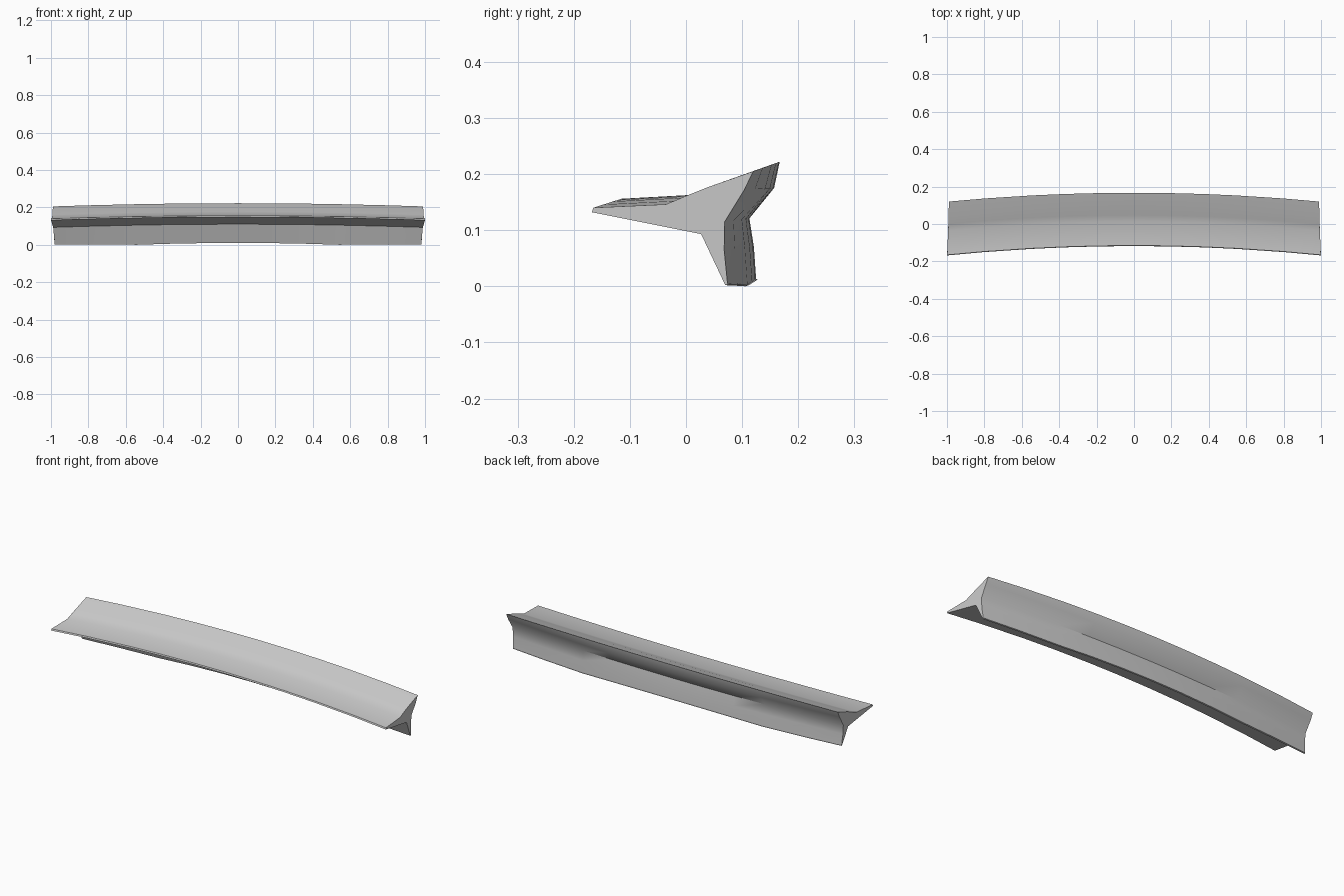
import bpy, bmesh

if "Cube" in bpy.data.objects:
    bpy.data.objects.remove(bpy.data.objects["Cube"])

# Cross-section points: (half length, centre y, centre z, end y, end z, is_bottom)
SECTION = [
    (1.000, -0.118, 0.149, -0.168, 0.132, False),  # front lip, lower
    (0.999, -0.115, 0.156, -0.165, 0.140, False),  # front lip, upper
    (0.994,  0.012, 0.163, -0.036, 0.146, False),  # top surface
    (0.992,  0.048, 0.177,  0.000, 0.161, False),
    (0.991,  0.088, 0.194,  0.040, 0.177, False),
    (0.990,  0.167, 0.222,  0.120, 0.205, False),  # trailing edge
    (0.990,  0.157, 0.175,  0.104, 0.172, False),  # rear hollow
    (0.988,  0.113, 0.121,  0.069, 0.115, False),
    (0.985,  0.121, 0.070,  0.068, 0.065, False),
    (0.981,  0.125, 0.014,  0.074, 0.014, True),
    (0.980,  0.128, 0.012,  0.077, 0.011, True),   # foot
    (0.980,  0.121, 0.000,  0.070, 0.000, True),
    (0.988,  0.076, 0.110,  0.027, 0.093, False),  # front inner corner
]
STATIONS = [-1, -0.8, -0.55, -0.37, -0.18, 0, 0.18, 0.37, 0.55, 0.8, 1]


def foot_lift(t):
    # The foot follows a gently curved deck
    a = abs(t)
    return 0.010 * (1 - (a / 0.55) ** 2) if a < 0.55 else 0.002 * (a - 0.55) / 0.45


def point(p, t):
    half, y0, z0, y1, z1, bottom = p
    k = t * t
    z = z0 + (z1 - z0) * k
    if bottom:
        z = z1 * (0.2 if z1 > 0 else 1) + foot_lift(t)
    return (half * t, y0 + (y1 - y0) * k, z)


# Curved spoiler blade: loft the section along x
bm = bmesh.new()
rings = [[bm.verts.new(point(p, t)) for p in SECTION] for t in STATIONS]
n = len(SECTION)
for a, b in zip(rings, rings[1:]):
    for i in range(n):
        j = (i + 1) % n
        bm.faces.new((a[i], a[j], b[j], b[i]))

# End caps
bm.faces.new(rings[0])
bm.faces.new(rings[-1][::-1])
bmesh.ops.recalc_face_normals(bm, faces=bm.faces)

mesh = bpy.data.meshes.new("rear_spoiler")
bm.to_mesh(mesh)
bm.free()
spoiler = bpy.data.objects.new("rear_spoiler", mesh)
bpy.context.collection.objects.link(spoiler)
bpy.context.view_layer.objects.active = spoiler
spoiler.select_set(True)
bpy.ops.object.shade_smooth_by_angle(angle=0.7)
